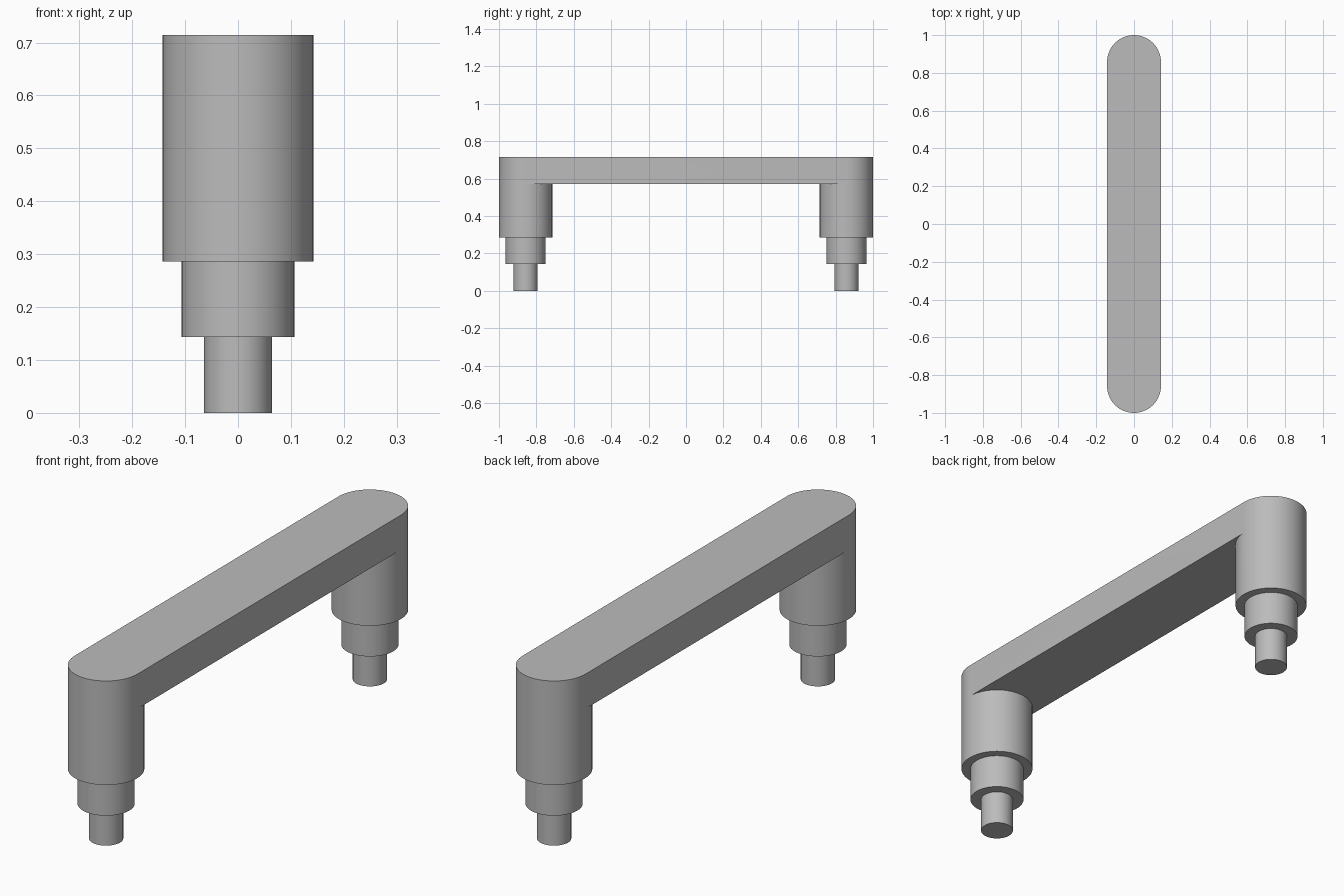
import bpy, bmesh, math

cube = bpy.data.objects.get("Cube")
if cube:
    bpy.data.objects.remove(cube, do_unlink=True)

SEGMENTS = 64
HALF = SEGMENTS // 2
RADIUS = 0.1425
LEG_Y = 1 - RADIUS
BAR_TOP, BAR_BOTTOM = 0.714, 0.571
# Stepped leg outline: radius and height, from the bar down to the pin tip
LEG_PROFILE = [(RADIUS, BAR_BOTTOM), (RADIUS, 0.286), (0.1065, 0.286),
               (0.1065, 0.143), (0.064, 0.143), (0.064, 0)]

grey = bpy.data.materials.new("satin grey")
grey.use_nodes = True
colour = (0.5, 0.5, 0.5, 1)
grey.diffuse_color = colour
grey.node_tree.nodes["Principled BSDF"].inputs["Base Color"].default_value = colour

bm = bmesh.new()


def ring(side, radius, z, count):
    """Points around a leg axis; the first half faces the handle's outer end."""
    points = []
    for i in range(count):
        angle = math.pi * i / HALF
        points.append(bm.verts.new((side * radius * math.cos(angle),
                                    side * (LEG_Y + radius * math.sin(angle)), z)))
    return points


top_outline, underside = [], []
outer_arcs = []
for side in (1, -1):
    # Stepped leg, open where it runs into the bar
    rings = [ring(side, r, z, SEGMENTS) for r, z in LEG_PROFILE]
    for upper, lower in zip(rings, rings[1:]):
        for i in range(SEGMENTS):
            j = (i + 1) % SEGMENTS
            bm.faces.new((upper[i], upper[j], lower[j], lower[i]))
    bm.faces.new(rings[-1])

    # Rounded bar end, continuous with the leg wall
    cap = ring(side, RADIUS, BAR_TOP, HALF + 1)
    for i in range(HALF):
        bm.faces.new((cap[i], cap[i + 1], rings[0][i + 1], rings[0][i]))
    top_outline += cap
    underside += rings[0][HALF:] + rings[0][:1]
    outer_arcs.append((cap, rings[0]))

# Long flat sides, top and underside of the bar
for (cap_a, low_a), (cap_b, low_b) in (outer_arcs, outer_arcs[::-1]):
    bm.faces.new((cap_a[HALF], cap_b[0], low_b[0], low_a[HALF]))
bm.faces.new(top_outline)
# Reversed inner arcs face each other across the gap between the legs
bm.faces.new(underside)

bmesh.ops.recalc_face_normals(bm, faces=bm.faces[:])
mesh = bpy.data.meshes.new("pull_handle")
bm.to_mesh(mesh)
bm.free()
mesh.materials.append(grey)

handle = bpy.data.objects.new("pull_handle", mesh)
bpy.context.collection.objects.link(handle)
bpy.ops.object.select_all(action="DESELECT")
handle.select_set(True)
bpy.context.view_layer.objects.active = handle
bpy.ops.object.shade_smooth_by_angle(angle=math.radians(30))
